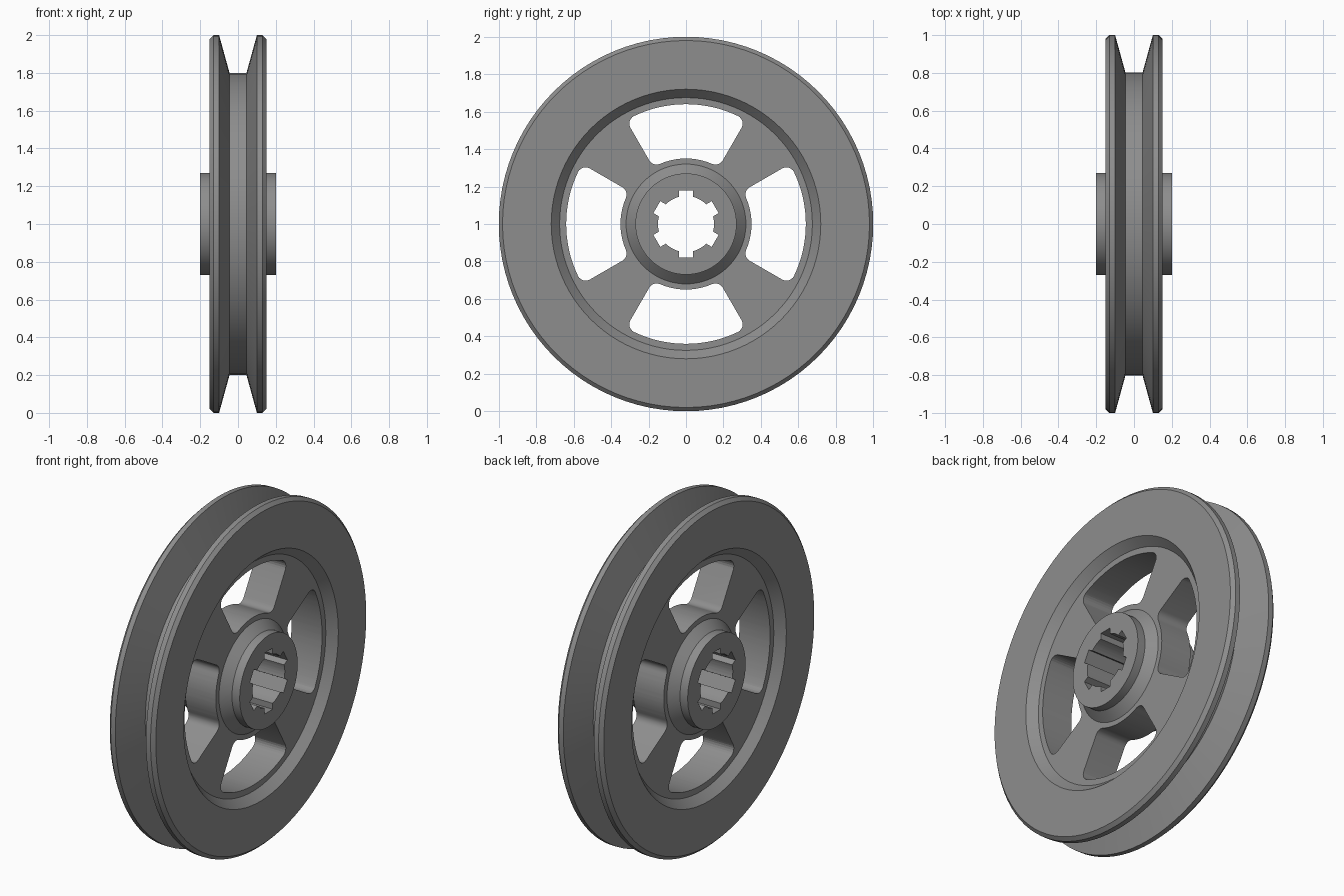
import bpy, bmesh, math
from mathutils import Vector, Matrix

if "Cube" in bpy.data.objects:
    bpy.data.objects.remove(bpy.data.objects["Cube"])

SEG = 96

grey = bpy.data.materials.new("cast_grey")
grey.diffuse_color = (0.27, 0.27, 0.27, 1)
grey.use_nodes = True
grey.node_tree.nodes["Principled BSDF"].inputs["Base Color"].default_value = grey.diffuse_color


def finish(bm, name):
    bmesh.ops.recalc_face_normals(bm, faces=bm.faces)
    me = bpy.data.meshes.new(name)
    bm.to_mesh(me)
    bm.free()
    me.materials.append(grey)
    ob = bpy.data.objects.new(name, me)
    bpy.context.collection.objects.link(ob)
    return ob


def revolve(half, name):
    """Spin a mirrored (x, radius) profile around the x axis."""
    profile = half + [(-x, r) for x, r in reversed(half)]
    bm = bmesh.new()
    vs = [bm.verts.new((x, 0, r)) for x, r in profile]
    es = [bm.edges.new(p) for p in zip(vs, vs[1:])]
    bmesh.ops.spin(bm, geom=vs + es, cent=(0, 0, 0), axis=(1, 0, 0),
                   angle=2 * math.pi, steps=SEG, use_merge=True)
    bmesh.ops.remove_doubles(bm, verts=bm.verts, dist=1e-5)
    return finish(bm, name)


def prism(outline, name):
    """Extrude a (y, z) outline right through the wheel along x."""
    bm = bmesh.new()
    face = bm.faces.new([bm.verts.new((-0.4, y, z)) for y, z in outline])
    new = bmesh.ops.extrude_face_region(bm, geom=[face])["geom"]
    bmesh.ops.translate(bm, vec=(0.8, 0, 0),
                        verts=[v for v in new if isinstance(v, bmesh.types.BMVert)])
    ob = finish(bm, name)
    ob.hide_render = True
    return ob


def arc(cy, cz, r, a0, a1, n):
    return [(cy + r * math.cos(a0 + (a1 - a0) * i / n),
             cz + r * math.sin(a0 + (a1 - a0) * i / n)) for i in range(n + 1)]


def window_outline(turn):
    """Annular sector with rounded corners, 60 degrees wide."""
    ri, ro, f, h = 0.35, 0.64, 0.045, math.radians(30)
    do, di = math.asin(f / (ro - f)), math.asin(f / (ri + f))
    q = math.pi / 2
    ao, ai = h - do, h - di

    def fillet(r, a, s, e):
        return arc(r * math.cos(a), r * math.sin(a), f, s, e, 6)
    pts = arc(0, 0, ro, -ao, ao, 16)
    pts += fillet(ro - f, ao, ao, h + q)[1:]
    pts += fillet(ri + f, ai, h + q, ai + 2 * q)
    pts += arc(0, 0, ri, ai, -ai, 10)[1:]
    pts += fillet(ri + f, -ai, 2 * q - ai, 3 * q - h)[1:]
    pts += fillet(ro - f, -ao, -h - q, -ao)[:-1]
    c, s = math.cos(turn), math.sin(turn)
    return [(c * y - s * z, s * y + c * z) for y, z in pts]


def bore_outline():
    """Round bore with six square keyways."""
    r, top, w = 0.15, 0.18, 0.037
    d = math.asin(w / r)
    pts = []
    for k in range(6):
        a = math.radians(30 + 60 * k)
        u = Vector((math.cos(a), math.sin(a)))
        v = Vector((-u.y, u.x))
        pts += [tuple(u * r * math.cos(d) - v * w), tuple(u * top - v * w),
                tuple(u * top + v * w)]
        pts += arc(0, 0, r, a + d, a + math.radians(60) - d, 5)[:-1]
        end = a + math.radians(60) - d
        # next keyway starts exactly at the end of this arc
        assert end > a
    return pts


# Pulley body: hub, flared web, recessed rim, chamfer, V groove
half = [(0.20, 0), (0.20, 0.27), (0.15, 0.27), (0.10, 0.32), (0.10, 0.675),
        (0.15, 0.72), (0.15, 0.98), (0.13, 1.0), (0.10, 1.0), (0.045, 0.80)]
pulley = revolve(half, "pulley_wheel")

# Cut four web windows and the splined bore
cutters = [prism(window_outline(k * math.pi / 2), "window_cutter") for k in range(4)]
cutters.append(prism(bore_outline(), "bore_cutter"))
for c in cutters:
    m = pulley.modifiers.new("cut", 'BOOLEAN')
    m.operation, m.solver, m.object = 'DIFFERENCE', 'EXACT', c

# Bake the cuts and remove the cutters
dg = bpy.context.evaluated_depsgraph_get()
baked = bpy.data.meshes.new_from_object(pulley.evaluated_get(dg))
pulley.modifiers.clear()
pulley.data = baked
for c in cutters:
    bpy.data.objects.remove(c)
pulley.data.transform(Matrix.Translation((0, 0, 1)))

# Smooth round surfaces, keep crisp edges
bpy.context.view_layer.objects.active = pulley
pulley.select_set(True)
bpy.ops.object.shade_smooth_by_angle(angle=math.radians(14))
